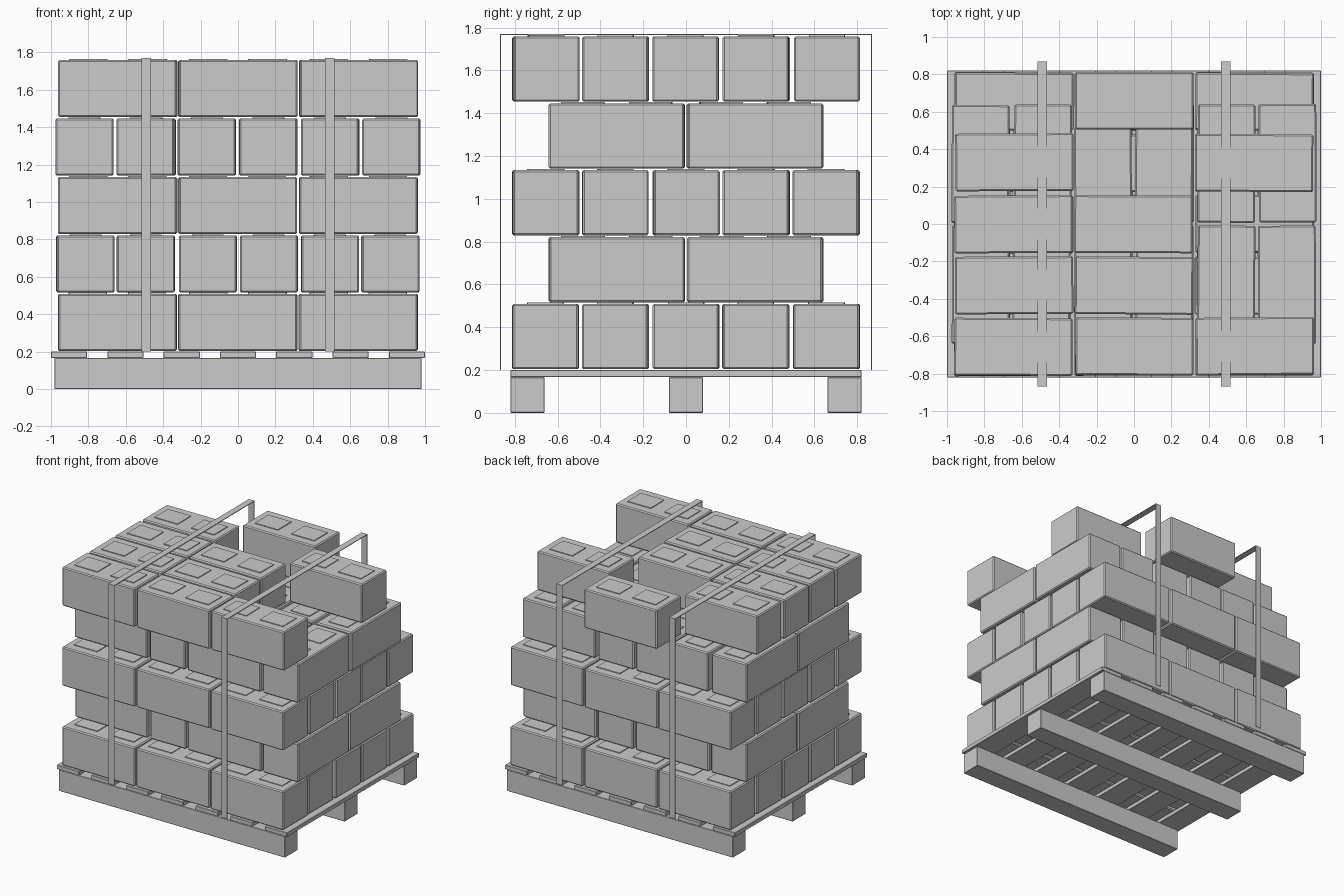
import bpy, bmesh, math, random
from mathutils import Matrix

if "Cube" in bpy.data.objects:
    bpy.data.objects.remove(bpy.data.objects["Cube"])

random.seed(7)


def finish(bm, name):
    me = bpy.data.meshes.new(name)
    bm.to_mesh(me)
    bm.free()
    ob = bpy.data.objects.new(name, me)
    bpy.context.collection.objects.link(ob)
    return ob


def add_box(bm, x0, x1, y0, y1, z0, z1):
    m = (Matrix.Translation(((x0 + x1) / 2, (y0 + y1) / 2, (z0 + z1) / 2))
         @ Matrix.Diagonal((x1 - x0, y1 - y0, z1 - z0, 1)))
    return bmesh.ops.create_cube(bm, size=1, matrix=m)["verts"]


def box(name, *b, bevel=0.0):
    bm = bmesh.new()
    add_box(bm, *b)
    if bevel:
        bmesh.ops.bevel(bm, geom=bm.edges[:], offset=bevel, segments=1, affect='EDGES')
    return finish(bm, name)


# pallet: three runners and seven deck slats
for i, y in enumerate((-0.74, 0, 0.74)):
    box(f"pallet_runner_{i+1}", -0.982, 0.982, y - 0.08, y + 0.08, 0, 0.167, bevel=0.003)
for i in range(7):
    x = (i - 3) * 0.301
    box(f"pallet_slat_{i+1}", x - 0.097, x + 0.097, -0.82, 0.82, 0.167, 0.2, bevel=0.003)

# shared block: bevelled body with two low raised pads on top
L, W, H = 0.632, 0.308, 0.305
bm = bmesh.new()
add_box(bm, -L / 2, L / 2, -W / 2, W / 2, 0, H)
bmesh.ops.bevel(bm, geom=bm.edges[:], offset=0.008, segments=1, affect='EDGES')
for s in (-1, 1):
    add_box(bm, s * 0.158 - 0.1, s * 0.158 + 0.1, -0.083, 0.083, H - 0.02, H + 0.006)
first = finish(bm, "block")
block_mesh = first.data
bpy.data.objects.remove(first)


def block(name, x, y, z, turn):
    ob = bpy.data.objects.new(name, block_mesh)
    bpy.context.collection.objects.link(ob)
    ob.location = (x + random.uniform(-.004, .004), y + random.uniform(-.003, .003), z)
    ob.rotation_euler.z = turn + math.radians(random.uniform(-0.5, 0.5))


# layers alternate direction; the top layer has gaps (column, row)
missing = {(0, 4), (1, 3), (2, 1), (2, 2), (2, 4)}
for layer in range(5):
    z = 0.204 + layer * 0.3125
    if layer % 2 == 0:
        for c in range(3):
            for r in range(5):
                if layer == 4 and (c, r) in missing:
                    continue
                block(f"block_{layer+1}_{c+1}_{r+1}", (c - 1) * 0.643, (r - 2) * 0.328, z, 0)
    else:
        for c in range(6):
            for r in range(2):
                block(f"block_{layer+1}_{c+1}_{r+1}", (c - 2.5) * 0.327, (r - 0.5) * 0.645,
                      z, math.pi / 2)

# two straps: open flat ribbon over the stack
t = 0.005
profile = [(-0.87, 0.2), (-0.87, 1.77), (0.87, 1.77), (0.87, 0.2),
           (0.87 - t, 0.2), (0.87 - t, 1.77 - t), (-0.87 + t, 1.77 - t), (-0.87 + t, 0.2)]
for name, x in (("strap_left", -0.49), ("strap_right", 0.49)):
    bm = bmesh.new()
    a = [bm.verts.new((x - 0.025, y, z)) for y, z in profile]
    b = [bm.verts.new((x + 0.025, y, z)) for y, z in profile]
    for i in range(8):
        j = (i + 1) % 8
        bm.faces.new((a[i], a[j], b[j], b[i]))
    for i in range(3):
        for v in (a, b):
            bm.faces.new((v[i], v[i + 1], v[6 - i], v[7 - i]))
    bmesh.ops.recalc_face_normals(bm, faces=bm.faces[:])
    finish(bm, name)
